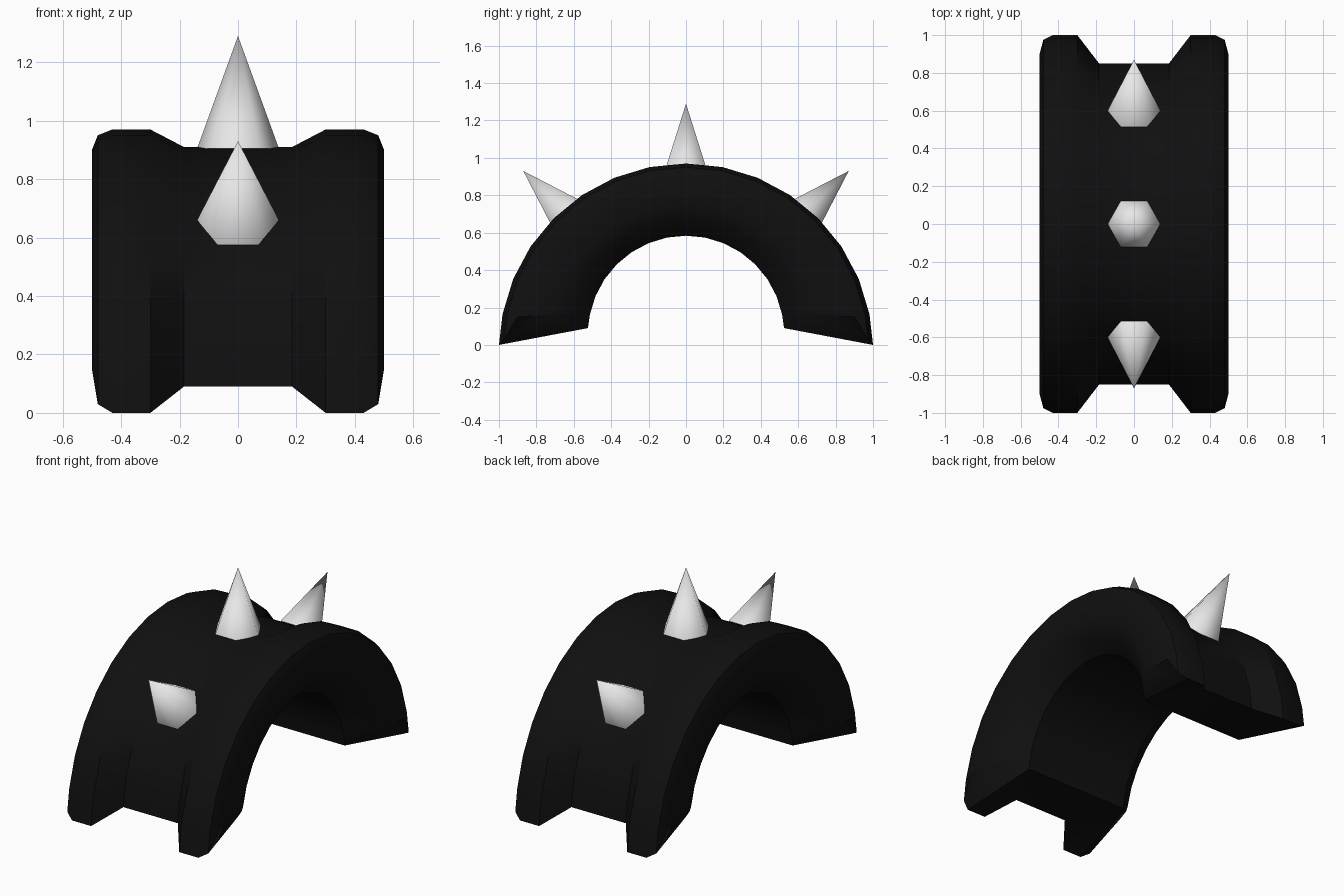
import bpy, bmesh, math
from mathutils import Vector

cube = bpy.data.objects.get("Cube")
if cube:
    bpy.data.objects.remove(cube, do_unlink=True)


def material(name, value, roughness):
    mat = bpy.data.materials.new(name)
    mat.use_nodes = True
    color = (value, value, value, 1)
    mat.diffuse_color = color
    bsdf = mat.node_tree.nodes["Principled BSDF"]
    bsdf.inputs["Base Color"].default_value = color
    bsdf.inputs["Roughness"].default_value = roughness
    return mat


def finish(name, bm, mat, angle):
    bmesh.ops.recalc_face_normals(bm, faces=bm.faces)
    mesh = bpy.data.meshes.new(name)
    bm.to_mesh(mesh)
    bm.free()
    obj = bpy.data.objects.new(name, mesh)
    bpy.context.collection.objects.link(obj)
    mesh.materials.append(mat)
    bpy.ops.object.select_all(action='DESELECT')
    obj.select_set(True)
    bpy.context.view_layer.objects.active = obj
    bpy.ops.object.shade_smooth_by_angle(angle=math.radians(angle))
    return obj


black = material("black", 0.005, 0.6)
silver = material("light grey", 0.8, 0.5)

# Half of the band's cross-section, from groove round to inside:
# x, sweep radius, height of the sweep centre, height of the foot
half = [
    (0.185, 0.85, 0.06, 0.09),
    (0.30, 1.00, -0.03, 0.0),
    (0.43, 1.00, -0.03, 0.0),
    (0.48, 0.975, -0.025, 0.03),
    (0.50, 0.90, 0.0, 0.15),
    (0.50, 0.72, 0.03, 0.16),
    (0.46, 0.62, 0.05, 0.15),
    (0.36, 0.524, 0.06, 0.09),
]
profile = half + [(-x, r, c, foot) for x, r, c, foot in reversed(half)]
count = len(profile)
STEPS = 16

# Arched band with raised rims
bm = bmesh.new()
rings = []
for i in range(STEPS + 1):
    t = math.pi * i / STEPS
    ring = []
    for x, r, c, foot in profile:
        z = foot if i in (0, STEPS) else c + r * math.sin(t)
        ring.append(bm.verts.new((x, -r * math.cos(t), z)))
    rings.append(ring)
for a, b in zip(rings, rings[1:]):
    for j in range(count):
        k = (j + 1) % count
        bm.faces.new((a[j], a[k], b[k], b[j]))

# Feet: a middle panel and two flared sides
for ring in (rings[0], rings[-1]):
    bm.faces.new((ring[0], ring[7], ring[8], ring[15]))
    for side in (ring[:8], ring[:7:-1]):
        bm.faces.new((side[0], side[1], side[2], side[7]))
        bm.faces.new(side[2:])
finish("arched_band", bm, black, 40)


# Six-sided spikes standing in the groove
def spike(name, base, tip):
    base, tip = Vector(base), Vector(tip)
    axis = tip - base
    bm = bmesh.new()
    bmesh.ops.create_cone(bm, cap_ends=True, segments=6, radius1=0.14,
                          radius2=0, depth=axis.length)
    bmesh.ops.remove_doubles(bm, verts=bm.verts, dist=0.001)
    # put two corners on the x axis
    corner = max((v.co for v in bm.verts), key=lambda p: p.x)
    turn = -math.atan2(corner.y, corner.x)
    tilt = math.atan2(-axis.y, axis.z)
    for v in bm.verts:
        p = v.co.copy()
        x = p.x * math.cos(turn) - p.y * math.sin(turn)
        y = p.x * math.sin(turn) + p.y * math.cos(turn)
        v.co = ((x, y * math.cos(tilt) - p.z * math.sin(tilt),
                 y * math.sin(tilt) + p.z * math.cos(tilt)))
        v.co += (base + tip) / 2
    finish(name, bm, silver, 75)


spike("top_spike", (0, 0, 0.905), (0, 0, 1.29))
for name, s in (("front_spike", -1), ("back_spike", 1)):
    spike(name, (0, 0.60 * s, 0.66), (0, 0.87 * s, 0.93))
